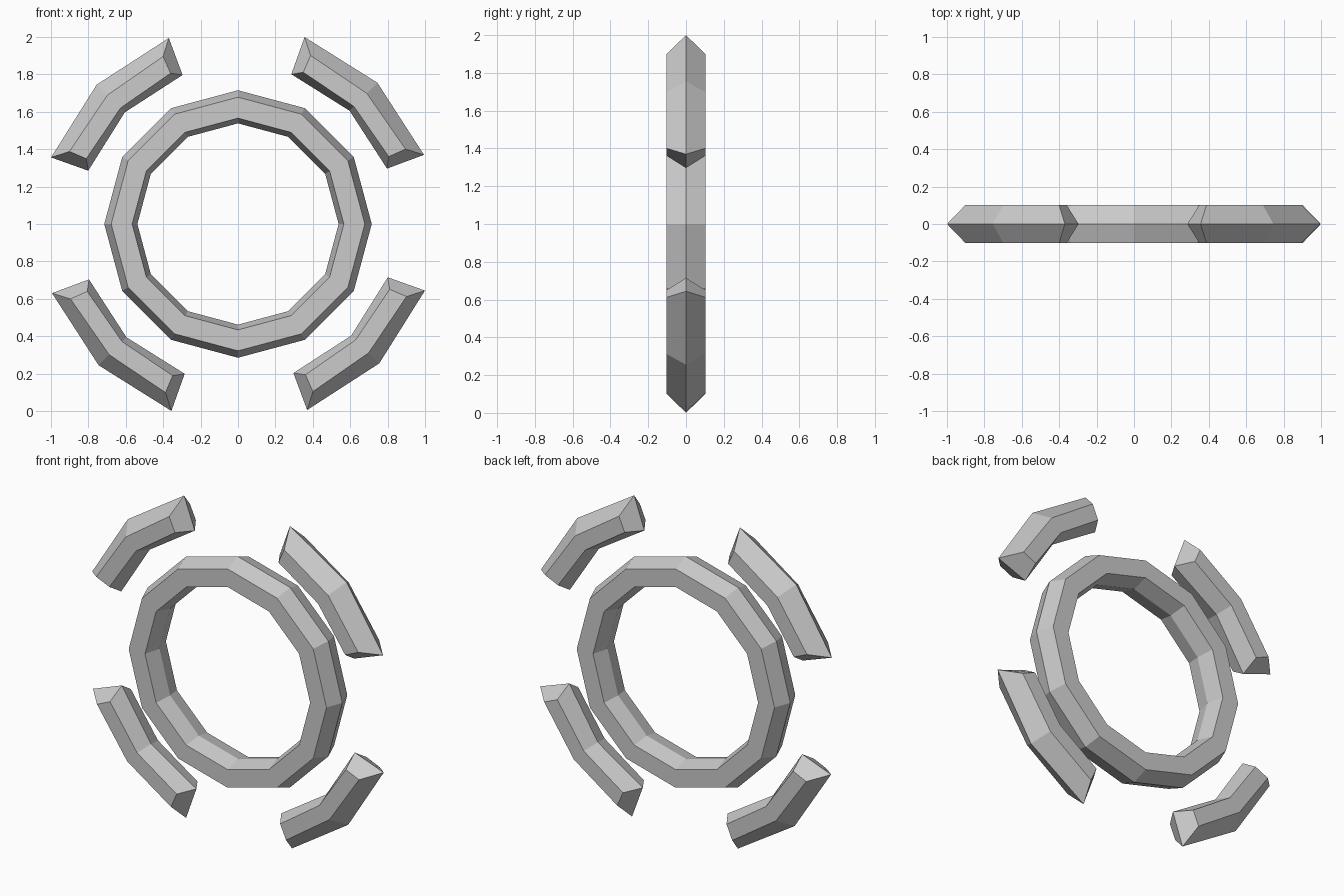
import bpy, bmesh
from math import sin, cos, radians

if "Cube" in bpy.data.objects:
    bpy.data.objects.remove(bpy.data.objects["Cube"])

CENTRE_Z = 1.0
DEPTH = 0.102


def polar(bm, r, angle, y):
    a = radians(angle)
    return bm.verts.new((r * cos(a), y, CENTRE_Z + r * sin(a)))


def hex_band(name, profile, stations, closed):
    """Sweep a hexagonal section; stations give (ridge angle, side angle)."""
    bm = bmesh.new()
    ro, so, si, ri = profile  # outer ridge, side outer, side inner, inner ridge
    rings = []
    for ridge, side in stations:
        rings.append([polar(bm, ro, ridge, 0),
                      polar(bm, so, side, -DEPTH), polar(bm, si, side, -DEPTH),
                      polar(bm, ri, ridge, 0),
                      polar(bm, si, side, DEPTH), polar(bm, so, side, DEPTH)])
    pairs = list(zip(rings, rings[1:]))
    if closed:
        pairs.append((rings[-1], rings[0]))
    for a, b in pairs:
        for i in range(6):
            j = (i + 1) % 6
            bm.faces.new((a[i], a[j], b[j], b[i]))
    # Pointed end caps, two faces each
    if not closed:
        for v in (rings[0], rings[-1]):
            bm.faces.new((v[0], v[1], v[2], v[3]))
            bm.faces.new((v[0], v[3], v[4], v[5]))
    bmesh.ops.recalc_face_normals(bm, faces=bm.faces)
    mesh = bpy.data.meshes.new(name)
    bm.to_mesh(mesh)
    bm.free()
    obj = bpy.data.objects.new(name, mesh)
    bpy.context.collection.objects.link(obj)
    return obj


# Central twelve-sided ring
hex_band("inner_ring", (0.715, 0.678, 0.566, 0.538),
         [(i * 30, i * 30) for i in range(12)], True)

# Four outer arc segments, one per diagonal
for k, corner in enumerate(("top_right", "top_left", "bottom_left", "bottom_right")):
    mid = 45.4 + 90 * k
    hex_band("outer_arc_" + corner, (1.061, 0.981, 0.883, 0.85),
             [(mid - 25, mid - 21.3), (mid, mid), (mid + 25, mid + 21.3)], False)
